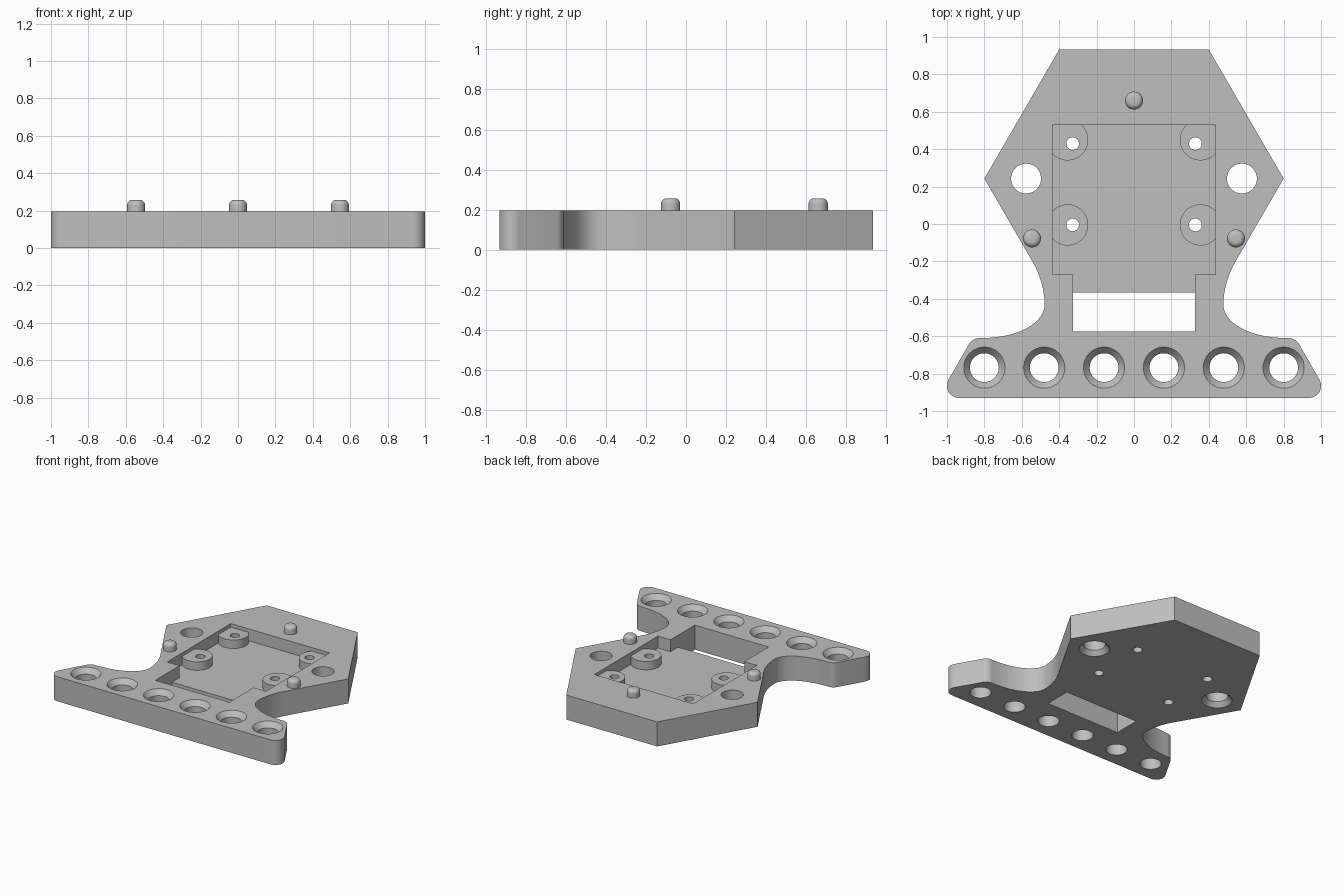
import bpy, bmesh, math
from mathutils import Vector

if "Cube" in bpy.data.objects:
    bpy.data.objects.remove(bpy.data.objects["Cube"], do_unlink=True)

TOP = 0.195      # plate thickness
FLOOR = 0.10     # recess floor height
BOSS_TOP = 0.167

grey = bpy.data.materials.new("light grey")
grey.use_nodes = True
grey.diffuse_color = (0.52, 0.52, 0.52, 1)
grey.node_tree.nodes["Principled BSDF"].inputs["Base Color"].default_value = (0.52, 0.52, 0.52, 1)


def finish(name, bm):
    bmesh.ops.recalc_face_normals(bm, faces=bm.faces)
    mesh = bpy.data.meshes.new(name)
    bm.to_mesh(mesh)
    bm.free()
    mesh.materials.append(grey)
    obj = bpy.data.objects.new(name, mesh)
    bpy.context.collection.objects.link(obj)
    return obj


def prism(name, outline, z0, z1):
    bm = bmesh.new()
    base = bm.faces.new([bm.verts.new((x, y, z0)) for x, y in outline])
    new = bmesh.ops.extrude_face_region(bm, geom=[base], use_keep_orig=True)["geom"]
    bmesh.ops.translate(bm, vec=(0, 0, z1 - z0),
                        verts=[g for g in new if isinstance(g, bmesh.types.BMVert)])
    return finish(name, bm)


def lathe(name, x, y, profile, n=48):
    """Closed turned solid from (radius, height) points, bottom to top."""
    bm = bmesh.new()
    angles = [math.tau * i / n for i in range(n)]
    rings = [[bm.verts.new((x + r * math.cos(a), y + r * math.sin(a), z)) for a in angles]
             for r, z in profile]
    for low, high in zip(rings, rings[1:]):
        for i in range(n):
            j = (i + 1) % n
            bm.faces.new((low[i], low[j], high[j], high[i]))
    bm.faces.new(rings[0])
    bm.faces.new(rings[-1])
    return finish(name, bm)


def cut(target, cutter):
    mod = target.modifiers.new("cut", 'BOOLEAN')
    mod.operation, mod.solver, mod.object = 'DIFFERENCE', 'EXACT', cutter
    bpy.context.view_layer.objects.active = target
    bpy.ops.object.modifier_apply(modifier=mod.name)
    bpy.data.objects.remove(cutter, do_unlink=True)


def bezier(a, b, c, d, n=14):
    pts = []
    for i in range(n + 1):
        t = i / n
        s = 1 - t
        pts.append(tuple(s**3 * a[k] + 3 * s * s * t * b[k] + 3 * s * t * t * c[k] + t**3 * d[k]
                         for k in (0, 1)))
    return pts


def fillet(prev, corner, nxt, r, n=10):
    p, c, q = Vector(prev), Vector(corner), Vector(nxt)
    u, v = (p - c).normalized(), (q - c).normalized()
    half = u.angle(v) / 2
    centre = c + (u + v).normalized() * r / math.sin(half)
    start = c + u * r / math.tan(half) - centre
    end = c + v * r / math.tan(half) - centre
    sweep = start.angle(end)
    return [tuple(centre + (start * math.sin((1 - i / n) * sweep)
                            + end * math.sin(i / n * sweep)) / math.sin(sweep))
            for i in range(n + 1)]


def mirrored(half):
    return half + [(-x, y) for x, y in reversed(half)]


# Plate: hexagonal head, curved waist and a wide foot bar
shoulder, toe = (0.864, -0.61), (1.048, -0.93)
half = [(0.4, 0.933), (0.8, 0.243)]
half += bezier((0.54, -0.206), (0.5, -0.275), (0.478, -0.36), (0.478, -0.43))
half += bezier((0.478, -0.43), (0.478, -0.53), (0.62, -0.61), (0.82, -0.61))[1:]
half += fillet((0.5, -0.61), shoulder, toe, 0.065)
half += fillet(shoulder, toe, (0, -0.93), 0.065)
plate = prism("mounting_plate", mirrored(half), 0, TOP)

# Recess with four round bosses left standing
recess = prism("recess_cutter", mirrored([(0.435, 0.53), (0.435, -0.27), (0.325, -0.27),
                                          (0.325, -0.575)]), FLOOR, 0.3)
for sx in (-1, 1):
    for y in (0.45, -0.005):
        cut(recess, lathe("boss", sx * 0.355, y, [(0.11, 0), (0.11, BOSS_TOP)]))
cut(plate, recess)

# Through slot in front of the recess
cut(plate, prism("slot_cutter", mirrored([(0.325, -0.365), (0.325, -0.575)]), -0.1, 0.3))

for sx in (-1, 1):
    # Screw holes through the bosses
    for y in (0.43, -0.005):
        cut(plate, lathe("screw_hole", sx * 0.328, y, [(0.034, -0.1), (0.034, 0.3)], 32))
    # Side holes, countersunk from below
    cut(plate, lathe("side_hole", sx * 0.577, 0.243,
                     [(0.11, -0.1), (0.11, 0), (0.08, 0.035), (0.08, 0.3)]))
    # Foot holes, countersunk from above
    for x in (0.16, 0.48, 0.8):
        cut(plate, lathe("foot_hole", sx * x, -0.768,
                         [(0.077, -0.1), (0.077, TOP - 0.04), (0.11, TOP), (0.11, 0.3)]))

# Locating pins with rounded tops
R, EDGE, PIN_TOP = 0.048, 0.028, 0.257
profile = [(R, TOP - 0.02)]
for i in range(7):
    a = math.pi / 2 * i / 6
    profile.append((R - EDGE + EDGE * math.cos(a), PIN_TOP - EDGE + EDGE * math.sin(a)))
pins = [lathe(name, x, y, profile, 32) for name, x, y in
        (("back_pin", 0, 0.66), ("left_pin", 0.545, -0.077), ("right_pin", -0.545, -0.077))]

# Smooth the curved walls, keep the edges crisp
bpy.ops.object.select_all(action='DESELECT')
for obj in [plate] + pins:
    obj.select_set(True)
bpy.context.view_layer.objects.active = plate
bpy.ops.object.shade_smooth_by_angle(angle=math.radians(30))
